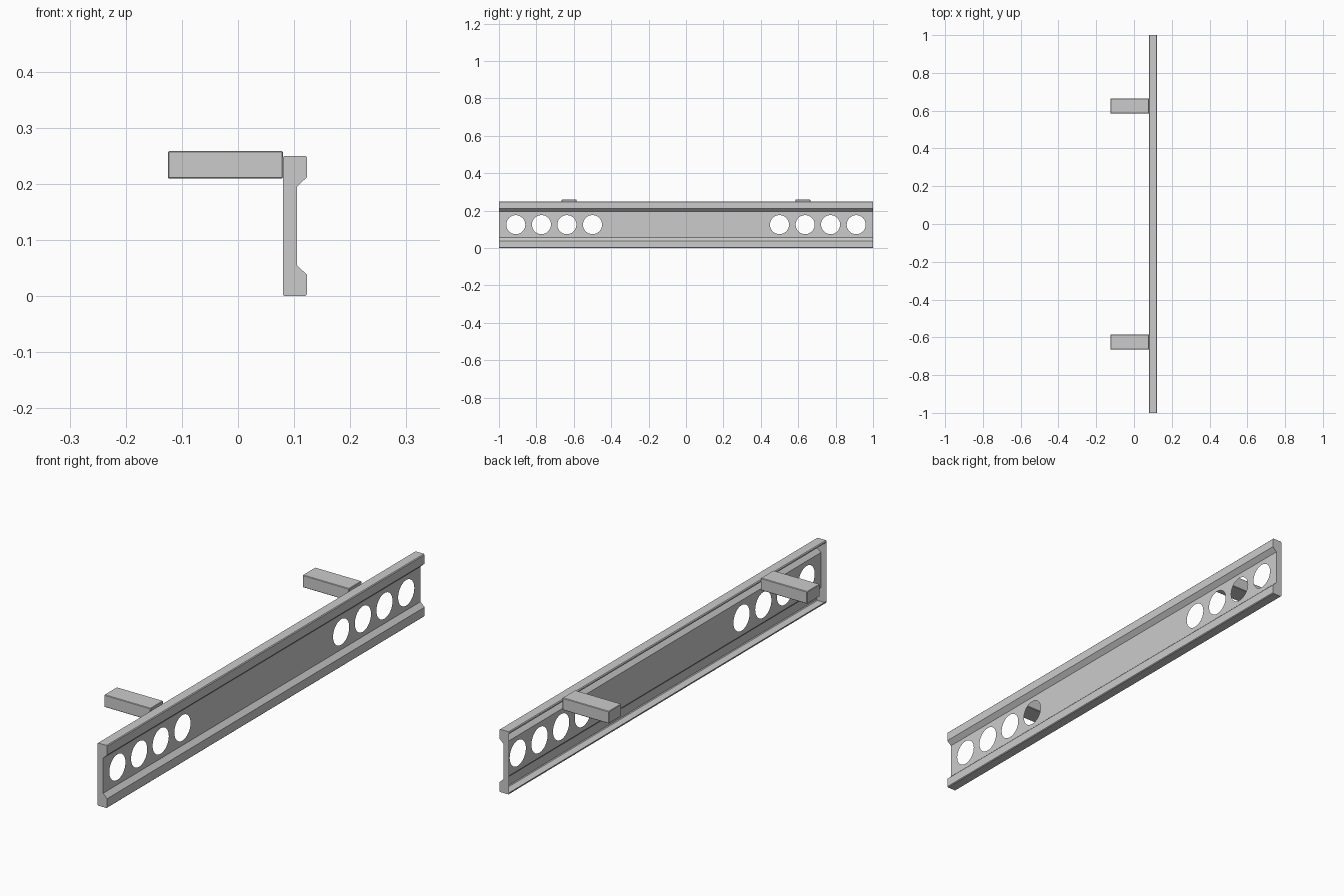
import bpy, bmesh
from math import cos, sin, pi
from mathutils import Matrix

if "Cube" in bpy.data.objects:
    bpy.data.objects.remove(bpy.data.objects["Cube"])

H = 0.25            # beam height
WEB_X = 0.105       # plane of the recessed web
HOLES_Y = [0.5, 0.637, 0.773, 0.91]


def finish(name, bm):
    bmesh.ops.remove_doubles(bm, verts=bm.verts, dist=1e-5)
    bmesh.ops.recalc_face_normals(bm, faces=bm.faces)
    me = bpy.data.meshes.new(name)
    bm.to_mesh(me)
    bm.free()
    ob = bpy.data.objects.new(name, me)
    bpy.context.collection.objects.link(ob)
    return ob


def loop_edges(bm, points):
    vs = [bm.verts.new(p) for p in points]
    return [bm.edges.new((a, b)) for a, b in zip(vs, vs[1:] + vs[:1])]


# Pressed channel beam: hollow, open at the back, capped at both ends
bm = bmesh.new()
lower = [(0.08, 0.008), (0.08, 0.003), (0.083, 0), (0.12, 0),
         (0.123, 0.003), (0.123, 0.038), (WEB_X, 0.055)]
upper = [(x, H - z) for x, z in reversed(lower)]

# Lower and upper flanges
for part in (lower, upper):
    for (x0, z0), (x1, z1) in zip(part, part[1:]):
        bm.faces.new([bm.verts.new(p) for p in
                      ((x0, -1, z0), (x1, -1, z1), (x1, 1, z1), (x0, 1, z0))])

# End caps
for y in (-1, 1):
    bm.faces.new([bm.verts.new((x, y, z)) for x, z in lower + upper])

# Web sheet pierced by two rows of round holes
z0, z1 = lower[-1][1], upper[0][1]
edges = loop_edges(bm, [(WEB_X, -1, z0), (WEB_X, 1, z0), (WEB_X, 1, z1), (WEB_X, -1, z1)])
for side in (-1, 1):
    for y in HOLES_Y:
        edges += loop_edges(bm, [(WEB_X, side * y + 0.051 * cos(i * pi / 16),
                                  H / 2 + 0.051 * sin(i * pi / 16)) for i in range(32)])
bmesh.ops.triangle_fill(bm, edges=edges, use_beauty=True, normal=(1, 0, 0))
finish("bumper_beam", bm)

# Mounting arms, mirrored front to back
bm = bmesh.new()
bmesh.ops.create_cube(bm, size=1, matrix=Matrix.Translation((-0.0225, 0.625, 0.234))
                      @ Matrix.Diagonal((0.205, 0.08, 0.049, 1)))
arms = finish("mounting_arms", bm)
bev = arms.modifiers.new("edge_bevel", 'BEVEL')
bev.width = 0.002
bev.segments = 1
mir = arms.modifiers.new("mirror", 'MIRROR')
mir.use_axis = (False, True, False)
